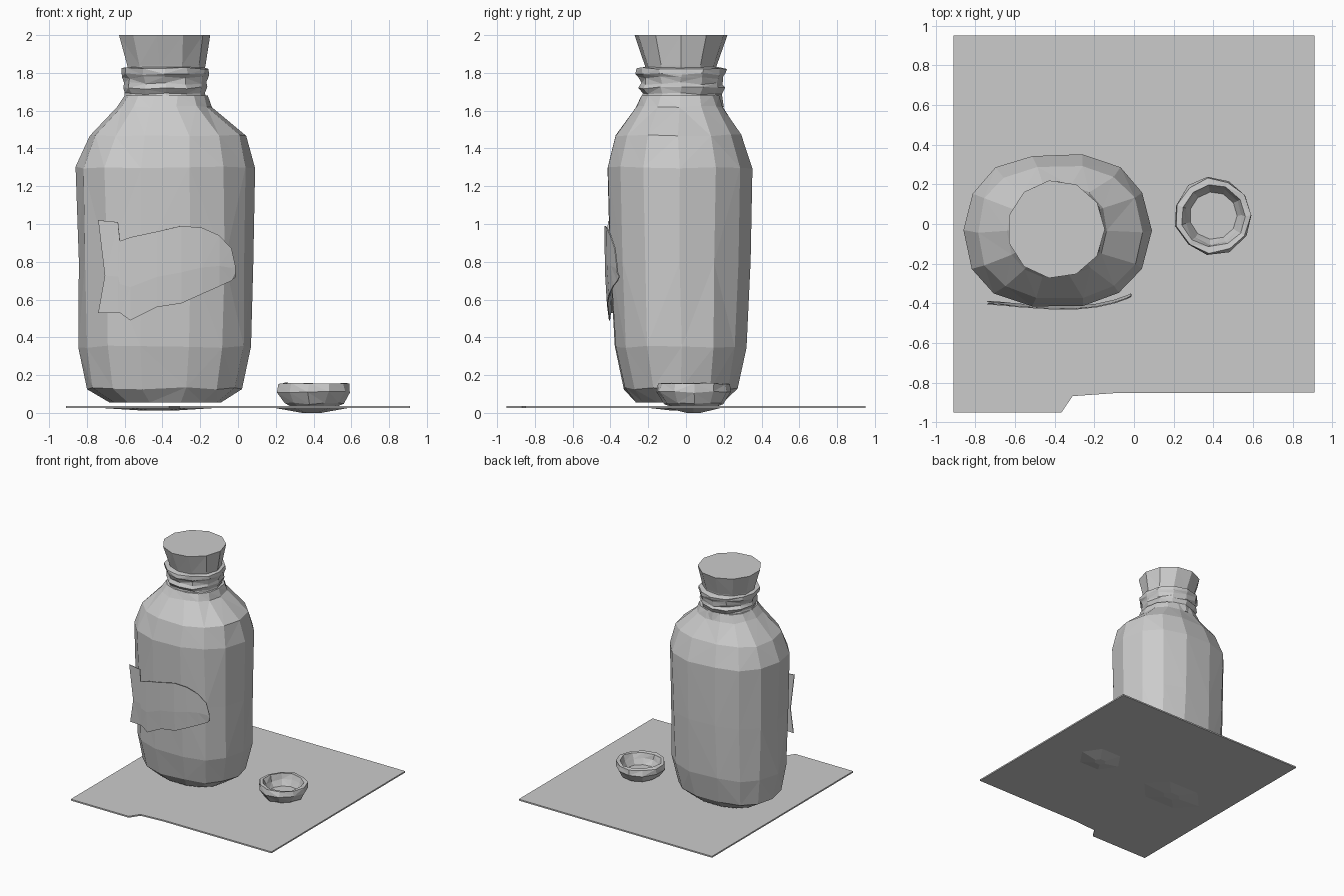
import bpy, bmesh, math, random

if "Cube" in bpy.data.objects:
    bpy.data.objects.remove(bpy.data.objects["Cube"])

random.seed(4)


def finish(name, bm, tri=False):
    bmesh.ops.recalc_face_normals(bm, faces=bm.faces)
    if tri:
        bmesh.ops.triangulate(bm, faces=[f for f in bm.faces if len(f.verts) == 4])
    me = bpy.data.meshes.new(name)
    bm.to_mesh(me)
    bm.free()
    ob = bpy.data.objects.new(name, me)
    bpy.context.collection.objects.link(ob)
    return ob


def loft(name, rings, sides, power=2.0, jitter=0.0):
    """Rings are (z, xmin, xmax, ymin, ymax); ends are capped."""
    bm = bmesh.new()
    loops = []
    for k, (z, x0, x1, y0, y1) in enumerate(rings):
        inner = 0 < k < len(rings) - 1
        loop = []
        for i in range(sides):
            a = 2 * math.pi * i / sides
            c, s = math.cos(a), math.sin(a)
            px = math.copysign(abs(c) ** (2 / power), c)
            py = math.copysign(abs(s) ** (2 / power), s)
            j = jitter if inner else 0
            loop.append(bm.verts.new((
                (x0 + x1) / 2 + px * (x1 - x0) / 2 + random.uniform(-j, j),
                (y0 + y1) / 2 + py * (y1 - y0) / 2 + random.uniform(-j, j),
                z + random.uniform(-j, j))))
        loops.append(loop)
    for lo, hi in zip(loops, loops[1:]):
        for i in range(sides):
            n = (i + 1) % sides
            bm.faces.new((lo[i], lo[n], hi[n], hi[i]))
    bm.faces.new(loops[0][::-1])
    bm.faces.new(loops[-1])
    return finish(name, bm, True)


def circle_rings(cx, cy, profile):
    return [(z, cx - r, cx + r, cy - r, cy + r) for z, r in profile]


# Bottle body: rounded-oblong rings up to the neck
loft("bottle_body", [
    (0.055, -0.68, -0.09, -0.27, 0.20),
    (0.13, -0.80, 0.02, -0.335, 0.28),
    (0.35, -0.84, 0.07, -0.385, 0.33),
    (0.80, -0.847, 0.077, -0.413, 0.345),
    (1.30, -0.858, 0.085, -0.425, 0.355),
    (1.47, -0.79, 0.04, -0.38, 0.30),
    (1.62, -0.64, -0.14, -0.27, 0.20),
    (1.68, -0.60, -0.16, -0.24, 0.18)], 14, 2.35, 0.006)

# Neck with two beads
loft("bottle_neck", circle_rings(-0.385, -0.025, [
    (1.62, 0.225), (1.69, 0.21), (1.72, 0.228), (1.745, 0.215),
    (1.775, 0.225), (1.795, 0.238), (1.825, 0.235), (1.83, 0.20)]), 12, 2, 0.007)

# Tapered cork
loft("cork", [(1.80, -0.585, -0.18, -0.21, 0.16),
              (1.84, -0.595, -0.172, -0.22, 0.165),
              (2.0, -0.64, -0.147, -0.275, 0.222)], 11)

# Torn paper label: columns of (x, low z, high z, y)
cols = [(-0.74, 0.53, 1.02, -0.400), (-0.635, 0.53, 1.01, -0.408),
        (-0.625, 0.53, 0.91, -0.410), (-0.57, 0.49, 0.93, -0.415),
        (-0.43, 0.56, 0.96, -0.424), (-0.30, 0.58, 0.99, -0.426),
        (-0.19, 0.63, 0.98, -0.415), (-0.10, 0.67, 0.94, -0.395),
        (-0.035, 0.70, 0.87, -0.372), (-0.015, 0.72, 0.78, -0.362)]
bm = bmesh.new()
grid = []
for k, (x, lo, hi, y) in enumerate(cols):
    notch = 0.035 if k == 0 else 0
    grid.append([bm.verts.new((x, y + 0.01, lo)),
                 bm.verts.new((x + notch, y, lo + (hi - lo) * 0.4)),
                 bm.verts.new((x, y - 0.003, hi))])
for a, b in zip(grid, grid[1:]):
    for r in range(2):
        bm.faces.new((a[r], b[r], b[r + 1], a[r + 1]))
label = finish("label", bm, True)
sol = label.modifiers.new("paper", "SOLIDIFY")
sol.thickness = 0.006
sol.offset = 0

# Ground sheet with a stepped front edge
outline = [(-0.91, -0.95), (-0.365, -0.95), (-0.31, -0.868), (-0.10, -0.853),
           (0.91, -0.85), (0.91, 0.95), (-0.91, 0.95)]
bm = bmesh.new()
f = bm.faces.new([bm.verts.new((x, y, 0.025)) for x, y in outline])
ext = bmesh.ops.extrude_face_region(bm, geom=[f], use_keep_orig=True)
bmesh.ops.translate(bm, vec=(0, 0, 0.012),
                    verts=[v for v in ext["geom"] if isinstance(v, bmesh.types.BMVert)])
finish("ground_sheet", bm)

# Shallow dents under the sheet below the bottle and the dish
for name, x, y, rx, ry, low in (("bottle_dent", -0.42, -0.03, 0.32, 0.20, 0.012),
                                ("dish_dent", 0.39, 0.04, 0.20, 0.17, 0.0)):
    loft(name, [(low, x - rx * 0.25, x + rx * 0.25, y - ry * 0.25, y + ry * 0.25),
                (0.027, x - rx, x + rx, y - ry, y + ry)], 6)

# Small dish with a rounded rim and sunken floor
loft("dish", circle_rings(0.4, 0.042, [
    (0.036, 0.13), (0.05, 0.155), (0.11, 0.197), (0.153, 0.188),
    (0.155, 0.16), (0.11, 0.145), (0.065, 0.12)]), 11, 2, 0.006)
